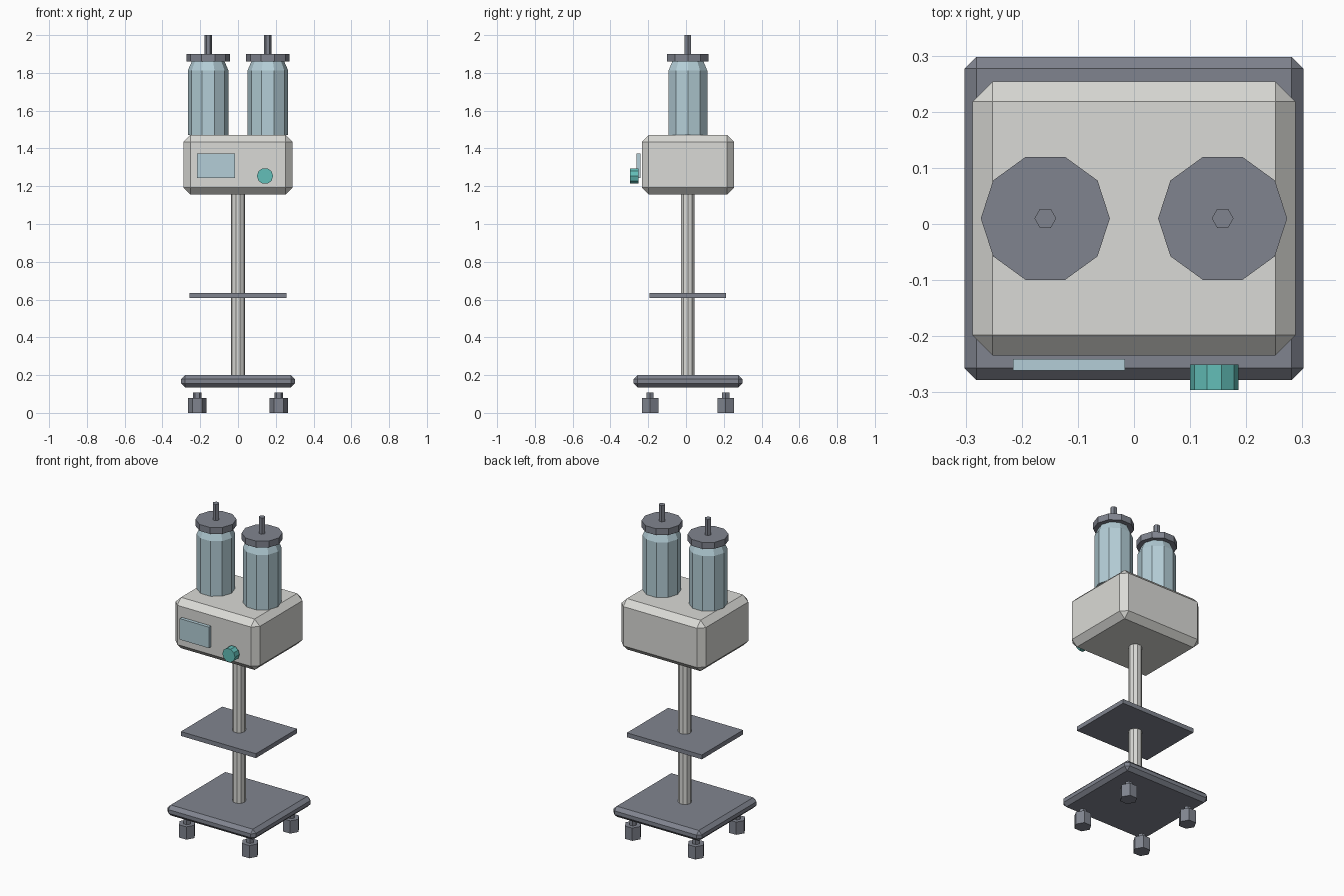
import bpy
import math

if "Cube" in bpy.data.objects:
    bpy.data.objects.remove(bpy.data.objects["Cube"], do_unlink=True)

CY = 0.01  # centre line of the stand in y


def srgb(r, g, b):
    return [(c / 255 / 12.92 if c < 11 else ((c / 255 + 0.055) / 1.055) ** 2.4) for c in (r, g, b)] + [1]


def material(name, *rgb):
    m = bpy.data.materials.new(name)
    m.use_nodes = True
    m.diffuse_color = srgb(*rgb)
    m.node_tree.nodes["Principled BSDF"].inputs["Base Color"].default_value = srgb(*rgb)
    return m


shell = material("warm white shell", 218, 218, 214)
metal = material("slate grey", 128, 132, 143)
glass = material("pale blue glass", 180, 206, 215)
teal = material("teal", 99, 191, 185)


def finish(name, mat):
    ob = bpy.context.object
    ob.name = ob.data.name = name
    ob.data.materials.append(mat)
    return ob


def box(name, mat, x, y, z0, z1, w, d, bevel=0):
    """Box between two heights, with optional chamfered edges."""
    bpy.ops.mesh.primitive_cube_add(size=1, location=(x, y, (z0 + z1) / 2))
    ob = bpy.context.object
    ob.scale = (w, d, z1 - z0)
    bpy.ops.object.transform_apply(location=False, rotation=False, scale=True)
    if bevel:
        mod = ob.modifiers.new("chamfer", "BEVEL")
        mod.width, mod.segments = bevel, 1
    return finish(name, mat)


def prism(name, mat, x, y, z0, z1, r, sides, top=None):
    """Upright prism or frustum with corners pointing along x."""
    bpy.ops.mesh.primitive_cone_add(vertices=sides, radius1=r, radius2=top or r, depth=z1 - z0,
                                    location=(x, y, (z0 + z1) / 2), rotation=(0, 0, math.pi / 2))
    return finish(name, mat)


# Wheeled base, column and shelf
box("base", metal, 0, CY, 0.135, 0.2, 0.604, 0.576, 0.021)
prism("column", shell, 0, CY, 0.2, 1.156, 0.038, 10)
box("shelf", metal, 0, CY, 0.609, 0.636, 0.514, 0.404)
for side, sx in (("left", 1), ("right", -1)):
    for end, sy in (("front", -1), ("back", 1)):
        x, y = sx * 0.216, CY + sy * 0.2
        prism(f"{end}_{side}_caster", metal, x, y, 0, 0.079, 0.05, 6)
        prism(f"{end}_{side}_caster_stem", metal, x, y, 0.079, 0.108, 0.022, 6)

# Control housing with screen and knob
box("housing", shell, 0, CY, 1.156, 1.471, 0.576, 0.488, 0.036)
box("screen", glass, -0.116, -0.251, 1.243, 1.373, 0.2, 0.021)
bpy.ops.mesh.primitive_cylinder_add(vertices=10, radius=0.043, depth=0.045,
                                    location=(0.143, -0.273, 1.254),
                                    rotation=(math.pi / 2, math.pi / 2, 0))
finish("knob", teal)

# Pair of glass jars with lids and rods
for side, sx in (("left", 1), ("right", -1)):
    x = sx * 0.158
    prism(f"{side}_jar", glass, x, CY, 1.471, 1.812, 0.108, 10)
    prism(f"{side}_jar_shoulder", glass, x, CY, 1.812, 1.86, 0.108, 10, 0.087)
    prism(f"{side}_lid", metal, x, CY, 1.86, 1.9, 0.115, 10)
    prism(f"{side}_rod", metal, x, CY, 1.9, 2.0, 0.0195, 6)
